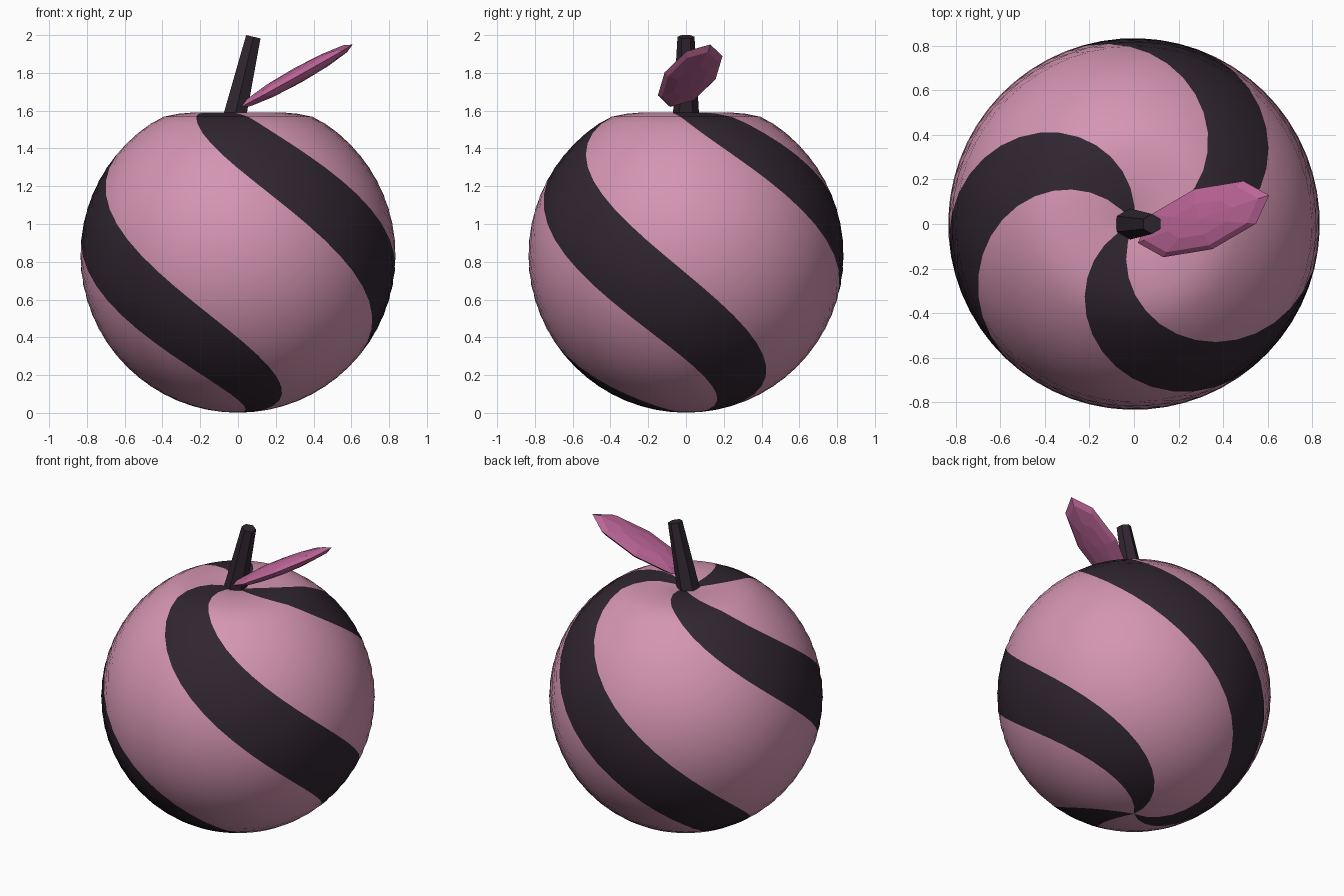
import bpy, bmesh, math
from mathutils import Vector, Matrix

if "Cube" in bpy.data.objects:
    bpy.data.objects.remove(bpy.data.objects["Cube"])


def material(name, rgb):
    m = bpy.data.materials.new(name)
    m.diffuse_color = (*rgb, 1)
    m.use_nodes = True
    m.node_tree.nodes["Principled BSDF"].inputs["Base Color"].default_value = m.diffuse_color
    return m


PINK = material("dusty pink", (0.66, 0.30, 0.44))
DARK = material("dark plum", (0.030, 0.019, 0.029))
LEAF = material("leaf pink", (0.50, 0.13, 0.31))


def finish(bm, name, mats, smooth=False):
    bmesh.ops.recalc_face_normals(bm, faces=bm.faces)
    for f in bm.faces:
        f.smooth = smooth
    me = bpy.data.meshes.new(name)
    bm.to_mesh(me)
    bm.free()
    for m in mats:
        me.materials.append(m)
    ob = bpy.data.objects.new(name, me)
    bpy.context.collection.objects.link(ob)
    return ob


# Fruit body: a dimpled ball whose columns twist, so stripe edges follow mesh edges
R, CZ, RINGS, COLS = 0.835, 0.836, 32, 60
STRIPES, WIDTH = 3, 7                       # 7 of every 20 columns are dark
START, TWIST = math.radians(103 - 21), math.radians(216)


def body_point(t, col):
    th = math.pi * t
    r, z = R * math.sin(th), CZ + R * math.cos(th)
    if t < 0.5:
        z -= 0.11 * max(0, 1 - r / 0.41)    # dimple under the stem
    a = START + TWIST * t + 2 * math.pi * col / COLS
    return (r * math.cos(a), r * math.sin(a), z)


bm = bmesh.new()
top = bm.verts.new(body_point(0, 0))
bottom = bm.verts.new(body_point(1, 0))
rows = [[bm.verts.new(body_point(i / RINGS, c)) for c in range(COLS)]
        for i in range(1, RINGS)]
for c in range(COLS):
    d = (c + 1) % COLS
    faces = [bm.faces.new((top, rows[0][c], rows[0][d])),
             bm.faces.new((bottom, rows[-1][d], rows[-1][c]))]
    for a, b in zip(rows, rows[1:]):
        faces.append(bm.faces.new((a[c], b[c], b[d], a[d])))
    for f in faces:
        f.material_index = int(c % (COLS // STRIPES) < WIDTH)
finish(bm, "fruit_body", [PINK, DARK], smooth=True)

# Stem: tilted six-sided tapered post
bm = bmesh.new()
bmesh.ops.create_cone(bm, cap_ends=True, segments=6, radius1=0.07, radius2=0.045, depth=0.44)
xs = [v.co.x for v in bm.verts]
if max(xs) > 0.065:                         # put corners on the y axis
    bmesh.ops.rotate(bm, verts=bm.verts, matrix=Matrix.Rotation(math.pi / 6, 3, 'Z'))
bmesh.ops.rotate(bm, verts=bm.verts, matrix=Matrix.Rotation(0.23, 3, 'Y'))
bmesh.ops.translate(bm, verts=bm.verts, vec=(0.031, 0, 1.777))
finish(bm, "stem", [DARK])

# Leaf: flattened eight-sided ball, tilted outward
U = Vector((0.295, 0.107, 0.165))
V = Vector((-0.04, 0.135, -0.018))
W = U.cross(V).normalized() * 0.042
bm = bmesh.new()
bmesh.ops.create_uvsphere(bm, u_segments=8, v_segments=6, radius=1)
for v in bm.verts:
    p = v.co.copy()
    v.co = Vector((0.312, 0.022, 1.785)) + U * p.x + V * p.y + W * p.z
finish(bm, "leaf", [LEAF])
